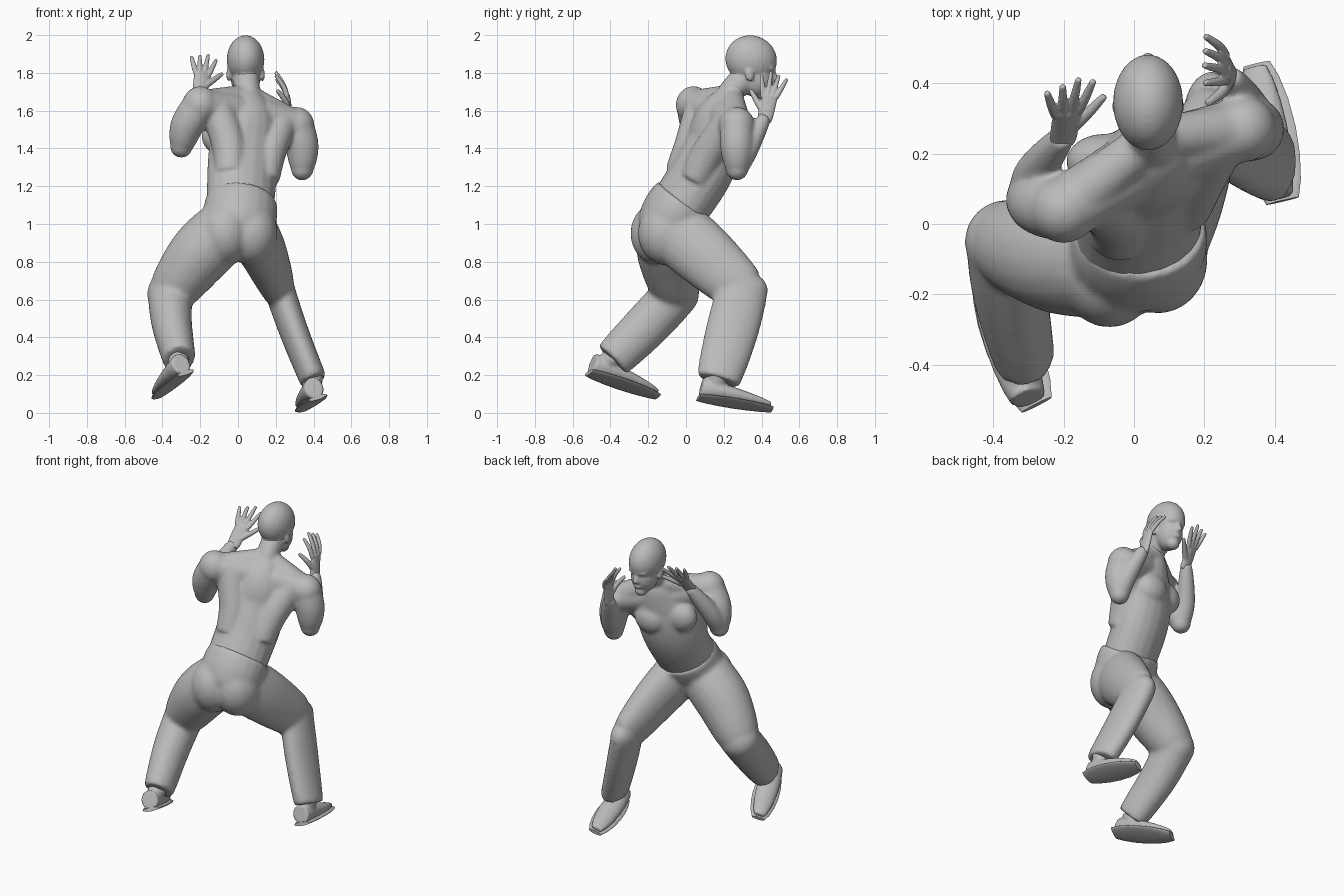
import bpy, bmesh, math
from mathutils import Vector, Matrix

if "Cube" in bpy.data.objects:
    bpy.data.objects.remove(bpy.data.objects["Cube"])

grey = bpy.data.materials.new("plain grey")
grey.use_nodes = True
shade = (0.5, 0.5, 0.5, 1)
grey.diffuse_color = shade
grey.node_tree.nodes["Principled BSDF"].inputs["Base Color"].default_value = shade


def vec(x, y, z):
    return Vector((x, y, z))


right, forward, upward = vec(1, 0, 0), vec(0, 1, 0), vec(0, 0, 1)


def spline(path, position):
    """Point on a smooth curve through the path, position running from zero to one."""
    count = len(path) - 1
    index = min(int(position * count), count - 1)
    t = position * count - index
    before, start = path[max(index - 1, 0)], path[index]
    end, after = path[index + 1], path[min(index + 2, count)]
    leave, arrive = (end - before) / 2, (after - start) / 2
    bend = 3 * (end - start) - 2 * leave - arrive
    return start + leave * t + bend * t * t + (2 * (start - end) + leave + arrive) * t ** 3


def taper(profile, t):
    start, end, swell = profile
    return start + (end - start) * t + swell * math.sin(math.pi * t)


def limb(bm, path, width, depth=None, side=right, segments=20):
    """Loft of ellipses; width and depth are (start, end, swell), width runs along side."""
    depth = depth or width
    steps = 6 * (len(path) - 1)
    points = [spline(path, i / steps) for i in range(steps + 1)]
    rings = []
    for i, point in enumerate(points):
        tangent = (points[min(i + 1, steps)] - points[max(i - 1, 0)]).normalized()
        across = (side - tangent * side.dot(tangent)).normalized()
        out = tangent.cross(across)
        w, d = taper(width, i / steps), taper(depth, i / steps)
        angles = [math.tau * k / segments for k in range(segments)]
        rings.append([bm.verts.new(point + across * w * math.cos(a) + out * d * math.sin(a))
                      for a in angles])
    faces = [bm.faces.new(rings[0]), bm.faces.new(rings[-1])]
    for low, high in zip(rings, rings[1:]):
        for k in range(segments):
            n = (k + 1) % segments
            faces.append(bm.faces.new((low[k], low[n], high[n], high[k])))
    bmesh.ops.recalc_face_normals(bm, faces=faces)


def ball(bm, center, radii, tilt=0):
    matrix = (Matrix.Translation(center) @ Matrix.Rotation(tilt, 4, "X")
              @ Matrix.Diagonal((*radii, 1)))
    bmesh.ops.create_uvsphere(bm, u_segments=24, v_segments=16, radius=1, matrix=matrix)


def finish(name, bm, voxel=None, smoothing=4):
    """Make the object; with a voxel size, fuse its pieces into one soft skin."""
    mesh = bpy.data.meshes.new(name)
    bm.to_mesh(mesh)
    bm.free()
    mesh.materials.append(grey)
    part = bpy.data.objects.new(name, mesh)
    bpy.context.collection.objects.link(part)
    if voxel:
        fuse = part.modifiers.new("fuse", "REMESH")
        fuse.mode, fuse.voxel_size, fuse.use_smooth_shade = "VOXEL", voxel, True
        soften = part.modifiers.new("soften", "SMOOTH")
        soften.factor, soften.iterations = 0.5, smoothing
    else:
        bpy.context.view_layer.objects.active = part
        part.select_set(True)
        bpy.ops.object.shade_smooth_by_angle(angle=math.radians(40))
        part.select_set(False)


# Joints of the crouching pose
seat, hips, belt = vec(0, -.12, .95), vec(.01, -.07, 1.04), vec(.02, -.01, 1.13)
waist, chest, collar = vec(.02, .07, 1.25), vec(.03, .14, 1.4), vec(.05, .18, 1.55)
neck, skull = vec(.05, .24, 1.68), vec(.04, .345, 1.87)
right_shoulder, left_shoulder = vec(-.2, .04, 1.63), vec(.31, .27, 1.52)
right_elbow, left_elbow = vec(-.3, .08, 1.41), vec(.34, .27, 1.29)
right_wrist, left_wrist = vec(-.2, .25, 1.71), vec(.27, .42, 1.57)
right_hip, left_hip = vec(-.07, -.1, .97), vec(.07, -.06, .97)
right_knee, left_knee = vec(-.36, -.05, .63), vec(.22, .3, .65)
right_ankle, left_ankle = vec(-.31, -.39, .28), vec(.4, .17, .17)

# Torso and neck
turned = vec(.9, .4, -.15)
facing = upward.cross(turned).normalized()
bm = bmesh.new()
limb(bm, [hips, waist, chest, collar], (.18, .18, .01), (.15, .12, .02), turned)
limb(bm, [chest, collar, neck], (.19, .07, .03), (.13, .07, .03), turned)
limb(bm, [collar, neck + upward * .02, skull - upward * .05], (.09, .068, -.01))

# Back and breast muscles, and the slope down to each shoulder
for sign, shoulder in ((-1, right_shoulder), (1, left_shoulder)):
    offset = turned * sign
    back = shoulder.lerp(collar, .35) - facing * .01
    limb(bm, [waist + offset * .1 - facing * .07, chest + offset * .12 - facing * .07, back],
         (.08, .09, .005))
    ball(bm, chest + offset * .09 + facing * .08 + upward * .05, (.11, .08, .1))
    limb(bm, [collar + offset * .08 + upward * .03, shoulder], (.1, .09, 0))
    limb(bm, [neck, neck.lerp(shoulder, .5), shoulder], (.06, .08, 0))

# Arms with rounded shoulders and elbows
for shoulder, elbow, wrist in ((right_shoulder, right_elbow, right_wrist),
                               (left_shoulder, left_elbow, left_wrist)):
    bulge = right * (elbow.x - wrist.x) * .2
    ball(bm, shoulder, (.095, .095, .1))
    ball(bm, elbow, (.06, .06, .06))
    limb(bm, [shoulder, shoulder.lerp(elbow, .5) + bulge, elbow], (.09, .06, .014))
    limb(bm, [elbow, elbow.lerp(wrist, .4) + bulge, wrist], (.054, .033, .014))
finish("torso_and_arms", bm, .009, 14)

# Head, laid out from the middle of the skull
bm = bmesh.new()
ball(bm, skull, (.1, .138, .128), -.35)
limb(bm, [neck + upward * .03, skull - upward * .08], (.066, .075, 0))
jaw = skull + forward * .03 - upward * .1
ball(bm, jaw, (.078, .09, .1), -.15)
chin = jaw + forward * .035 - upward * .08
ball(bm, chin, (.04, .04, .035))
ball(bm, chin + forward * .035 + upward * .04, (.03, .02, .016))
brow = skull + forward * .1 - upward * .045
ball(bm, brow, (.065, .03, .02))
nose = brow + forward * .025 - upward * .06
limb(bm, [brow + forward * .01, nose], (.012, .02, 0))
ball(bm, nose, (.02, .016, .014))
for sign in (-1, 1):
    ball(bm, skull + right * sign * .09 - upward * .08 - forward * .01, (.012, .024, .036), .2)
    ball(bm, jaw + right * sign * .05 + forward * .03 + upward * .02, (.02, .03, .025))
finish("head", bm, .007, 6)


# Hands: palm, a fan of four fingers, and a thumb
def hand(name, wrist, knuckles, across, curl):
    bm = bmesh.new()
    reach = (knuckles - wrist).normalized()
    limb(bm, [wrist - reach * .03, wrist, knuckles], (.032, .042, .004), (.028, .015, 0), across)
    for finger in range(4):
        fan = across * (finger - 1.5)
        base = knuckles + fan * .023 - reach * .01
        tip = knuckles + fan * .046 + curl + reach * (.13 - .02 * abs(finger - 2))
        joint = base.lerp(tip, .5) - curl * .2
        limb(bm, [base, joint, tip], (.014, .009, .002), segments=10)
    base = wrist.lerp(knuckles, .3) + across * .025
    tip = knuckles + across * .11 + reach * .03 + curl
    limb(bm, [base, base.lerp(tip, .5) - curl * .2, tip], (.018, .01, .002), segments=10)
    finish(name, bm, .0045)


hand("right_hand", right_wrist, vec(-.19, .32, 1.8), vec(.95, .15, -.25), forward * .01)
hand("left_hand", left_wrist, vec(.26, .445, 1.68), -forward, right * -.05)

# Trousers: seat, thighs, knees and shins
bm = bmesh.new()
limb(bm, [seat, hips, belt], (.17, .185, .02), (.15, .168, .015), vec(1, .25, 0))
for hip in (right_hip, left_hip):
    ball(bm, hip - forward * .04 - upward * .02, (.14, .155, .17))
ball(bm, left_knee, (.082, .135, .1))
ball(bm, right_knee, (.122, .12, .12))
limb(bm, [left_hip, vec(.14, .09, .84), left_knee], (.13, .08, .015), (.17, .13, .02))
limb(bm, [left_knee, vec(.3, .24, .42), left_ankle], (.082, .072, 0), (.135, .115, .015))
limb(bm, [right_hip, vec(-.21, -.09, .83), right_knee], (.16, .122, .025))
limb(bm, [right_knee, vec(-.35, -.2, .47), right_ankle], (.12, .085, .005), (.12, .105, .01))
finish("trousers", bm, .012, 12)


# Shoes: upper with ankle, and a thin sole
def shoe(name, heel, toe, roll, ankle):
    along = (toe - heel).normalized()
    across = (roll - along * roll.dot(along)).normalized()
    lift = across.cross(along)
    bm = bmesh.new()
    limb(bm, [heel + lift * .055, toe + lift * .02], (.05, .035, .025), (.06, .015, .005), across)
    limb(bm, [heel.lerp(toe, .2) + lift * .05, ankle], (.05, .055, 0))
    finish(name + "_upper", bm, .008)
    bm = bmesh.new()
    limb(bm, [heel - along * .01, toe + along * .01], (.05, .04, .035), (.012, .012, 0), across)
    finish(name + "_sole", bm)


shoe("left_shoe", vec(.42, .075, .08), vec(.35, .445, .02), vec(1, 0, .35),
     left_ankle + upward * .05)
shoe("right_shoe", vec(-.28, -.505, .21), vec(-.42, -.16, .09), vec(.9, .4, .3),
     right_ankle + upward * .02)
